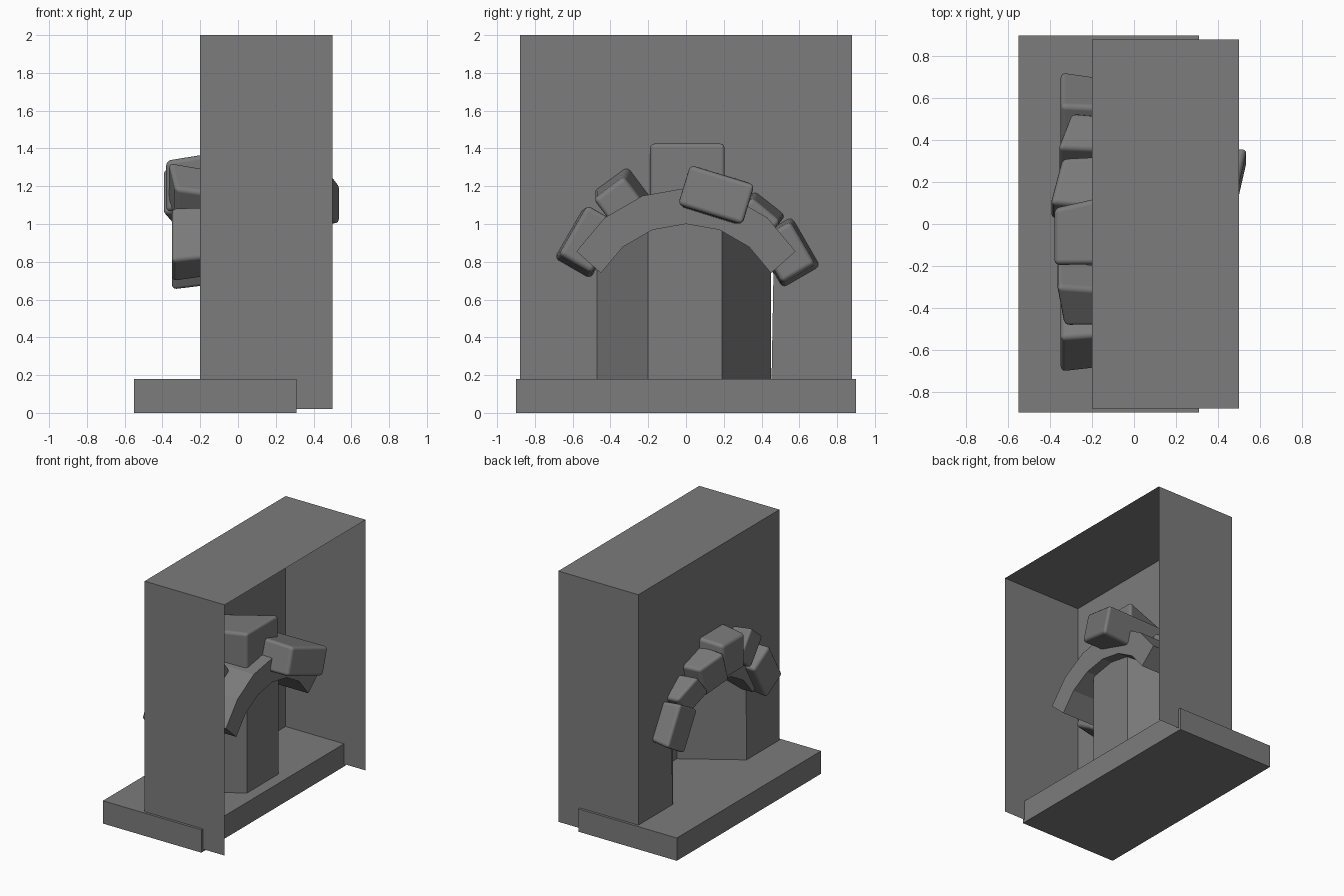
import bpy
from math import sin, cos, radians

cube = bpy.data.objects.get("Cube")
if cube:
    bpy.data.objects.remove(cube)

GREY = (0.2, 0.2, 0.2, 1)
stone_grey = bpy.data.materials.new("stone_grey")
stone_grey.diffuse_color = GREY
stone_grey.use_nodes = True
stone_grey.node_tree.nodes["Principled BSDF"].inputs["Base Color"].default_value = GREY


def make(name, verts, faces):
    mesh = bpy.data.meshes.new(name)
    mesh.from_pydata(verts, [], faces)
    mesh.materials.append(stone_grey)
    obj = bpy.data.objects.new(name, mesh)
    bpy.context.collection.objects.link(obj)
    return obj


def loft(name, start, end):
    """Closed solid between two matching rings."""
    n = len(start)
    sides = [(i, (i + 1) % n, n + (i + 1) % n, n + i) for i in range(n)]
    return make(name, start + end, [tuple(reversed(range(n))), tuple(range(n, 2 * n))] + sides)


def arc(radius, centre_z, half_angle, steps=6):
    angles = [radians(half_angle * (2 * i / steps - 1)) for i in range(steps + 1)]
    return [(radius * sin(a), centre_z + radius * cos(a)) for a in angles]


# Base slab
def slab_ring(x):
    return [(x, -0.9, 0), (x, 0.9, 0), (x, 0.9, 0.18), (x, -0.9, 0.18)]


loft("base_slab", slab_ring(-0.55), slab_ring(0.31))

# Wall shell, open at one side and below, with a doorway cut in its face
BACK, OPEN, W, LOW, TOP = -0.2, 0.5, 0.88, 0.02, 2
outline = [(-W, LOW), (-W, TOP), (W, TOP), (W, LOW), (0.45, LOW)]
outline += list(reversed(arc(0.56, 0.49, 56))) + [(-0.47, LOW)]
verts = [(BACK, y, z) for y, z in outline] + [(OPEN, y, z) for y, z in outline[:4]]
n = len(outline)
make("wall_shell", verts,
     [tuple(range(n))] + [(i, i + 1, n + i + 1, n + i) for i in range(3)])

# Thin three-sided niche behind the doorway
plan = [(BACK, -0.47, 0.8), (0.22, -0.2, 1.05), (0.22, 0.19, 1.05), (BACK, 0.45, 0.8)]
make("niche", [(x, y, 0.18) for x, y, t in plan] + [(x, y, t) for x, y, t in plan],
     [(i, i + 1, i + 5, i + 4) for i in range(3)])

# Arch ring: six straight segments carried through the wall
outer, inner = arc(0.67, 0.52, 60), arc(0.52, 0.48, 60)
verts = [(x, y, z) for x in (-0.27, 0.3) for y, z in outer + inner]
faces = []
for i in range(6):
    o, p = i, i + 7
    faces += [(o, o + 1, p + 1, p), (o + 14, p + 14, p + 15, o + 15),
              (o, o + 14, o + 15, o + 1), (p, p + 1, p + 15, p + 14)]
faces += [(0, 7, 21, 14), (6, 20, 27, 13)]
make("arch_ring", verts, faces)


# Rounded stones set along the arch, each tapering through the wall
def stone_ring(tilt, x, y, z, wide, high, skew):
    a = radians(tilt)
    ring = []
    for s, t in ((-1, -1), (1, -1), (1, 1), (-1, 1)):
        u, v = s * wide / 2, t * high / 2
        ring.append((x + skew * u, y + u * cos(a) + v * sin(a), z - u * sin(a) + v * cos(a)))
    return ring


# tilt, then x, y, z, width, height, skew at each end
stones = {
    "left_foot_stone": (60, (-0.35, 0.54, 0.85, 0.33, 0.25, 0), (0.0, 0.53, 0.85, 0.26, 0.2, 0)),
    "left_side_stone": (40, (-0.33, 0.38, 1.04, 0.22, 0.22, 0.3), (0.1, 0.36, 1.0, 0.2, 0.2, 0)),
    "long_stone": (17, (-0.37, 0.17, 1.14, 0.23, 0.25, 0.25), (0.5, 0.16, 1.155, 0.36, 0.22, 0.22)),
    "keystone": (0, (-0.38, -0.06, 1.2, 0.27, 0.27, 0), (0.21, 0.01, 1.275, 0.4, 0.31, 0)),
    "right_side_stone": (-37, (-0.35, -0.32, 1.16, 0.24, 0.25, -0.15), (0.1, -0.35, 1.11, 0.2, 0.2, 0)),
    "right_foot_stone": (-60, (-0.35, -0.53, 0.89, 0.33, 0.23, 0), (0.0, -0.51, 0.92, 0.3, 0.2, 0)),
}
for name, (tilt, back, front) in stones.items():
    stone = loft(name, stone_ring(tilt, *back), stone_ring(tilt, *front))
    bevel = stone.modifiers.new("rounded_edges", "BEVEL")
    bevel.width = 0.025
    bevel.segments = 3
    bpy.ops.object.select_all(action="DESELECT")
    stone.select_set(True)
    bpy.context.view_layer.objects.active = stone
    bpy.ops.object.shade_smooth_by_angle(angle=radians(40))
    # Bevelled result is smooth throughout
    for edge in stone.data.edges:
        edge.use_edge_sharp = False
    for poly in stone.data.polygons:
        poly.use_smooth = True
    bevel.harden_normals = True
